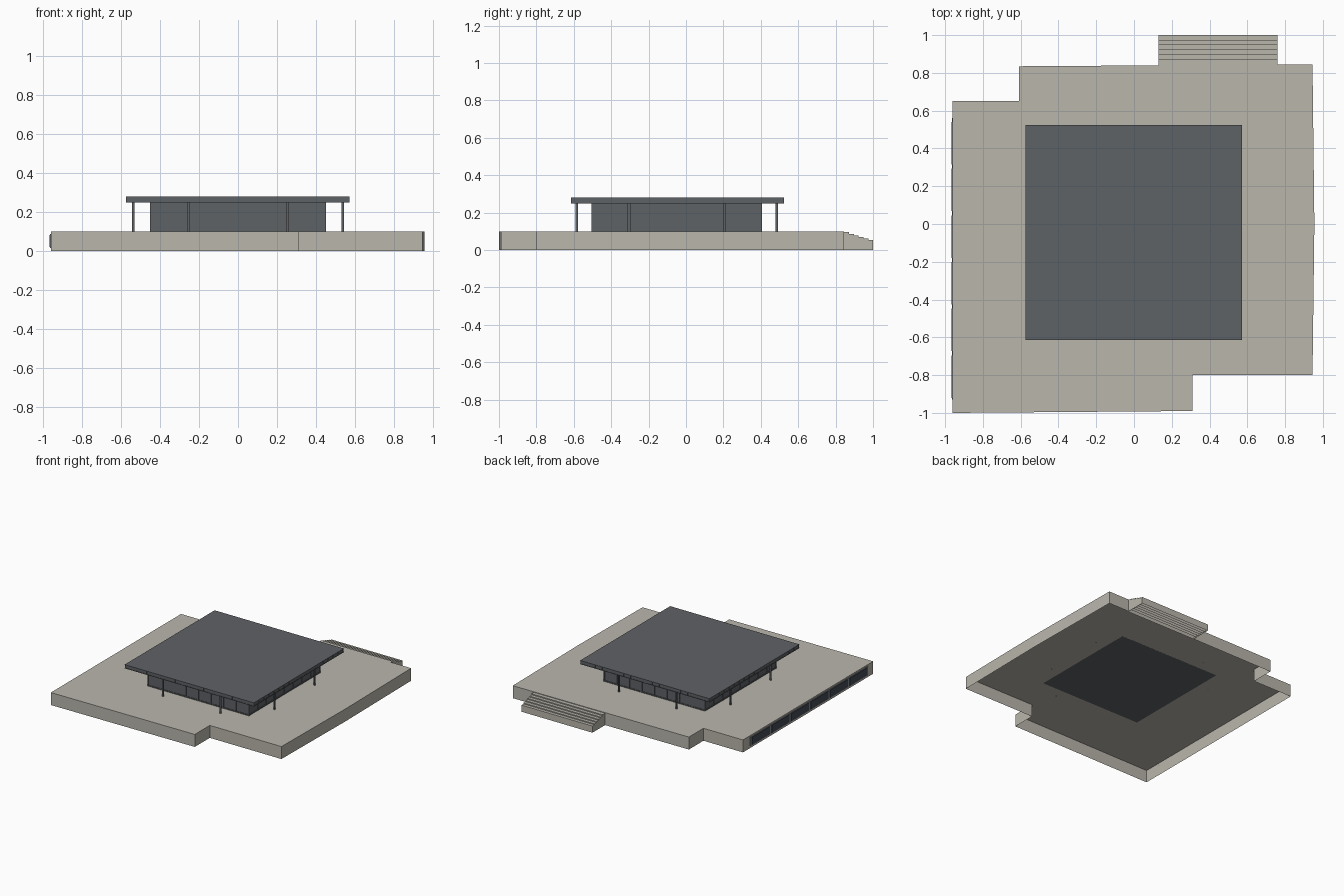
import bpy
import bmesh
from mathutils import Matrix, Vector

cube = bpy.data.objects.get("Cube")
if cube:
    bpy.data.objects.remove(cube, do_unlink=True)


def material(name, rgb):
    m = bpy.data.materials.new(name)
    m.use_nodes = True
    m.diffuse_color = (*rgb, 1)
    m.node_tree.nodes["Principled BSDF"].inputs["Base Color"].default_value = (*rgb, 1)
    return m


stone = material("pale stone", (0.49, 0.47, 0.415))
steel = material("dark steel", (0.114, 0.122, 0.133))
glass = material("blue grey glass", (0.055, 0.07, 0.095))
frame = material("grey frame", (0.23, 0.25, 0.28))


def finish(name, bm, mat):
    mesh = bpy.data.meshes.new(name)
    bm.to_mesh(mesh)
    bm.free()
    mesh.materials.append(mat)
    obj = bpy.data.objects.new(name, mesh)
    bpy.context.collection.objects.link(obj)
    return obj


def add_box(bm, x, y, z):
    """Box from (min, max) pairs."""
    lo, hi = Vector((x[0], y[0], z[0])), Vector((x[1], y[1], z[1]))
    size = hi - lo
    mat = Matrix.Translation((lo + hi) / 2) @ Matrix.Diagonal((*size, 1))
    bmesh.ops.create_cube(bm, size=1, matrix=mat)


def box(name, x, y, z, mat):
    bm = bmesh.new()
    add_box(bm, x, y, z)
    return finish(name, bm, mat)


def add_shell(bm, outline, height):
    """Walls and top over an outline, open underneath."""
    low = [bm.verts.new((x, y, 0)) for x, y in outline]
    high = [bm.verts.new((x, y, height)) for x, y in outline]
    bm.faces.new(high)
    for i in range(len(outline)):
        j = (i + 1) % len(outline)
        bm.faces.new((low[i], low[j], high[j], high[i]))


# Podium: a hollow terrace with stepped corners
DECK = 0.1
bm = bmesh.new()
add_shell(bm, [(-0.96, -1), (0.31, -0.99), (0.31, -0.8), (0.945, -0.8),
               (0.955, 0), (0.945, 0.845), (-0.61, 0.835), (-0.61, 0.65),
               (-0.96, 0.65)], DECK)
finish("podium", bm, stone)

# Rear stairs: nested open shells, each reaching the ground
bm = bmesh.new()
for i in range(6):
    y = 1 - 0.0255 * i
    add_shell(bm, [(0.13, 0.838), (0.76, 0.838), (0.76, y), (0.13, y)],
              0.053 + 0.0085 * i)
finish("rear_stairs", bm, stone)

# Basement windows on the right wall
box("window_frame", (-0.964, -0.96), (-0.93, 0.56), (0.016, 0.088), frame)
bm = bmesh.new()
for i in range(6):
    y = -0.92 + 0.247 * i
    add_box(bm, (-0.967, -0.963), (y, y + 0.225), (0.022, 0.082))
finish("window_panes", bm, glass)

# Hall walls
X, Y, EAVES = (-0.447, 0.445), (-0.5, 0.4), 0.25
box("hall_walls", X, Y, (DECK, EAVES), steel)

# Mullions and rails around the hall
bm = bmesh.new()
T, D = 0.004, 0.005
for i in range(9):
    x = X[0] + (X[1] - X[0]) * i / 8
    y = Y[0] + (Y[1] - Y[0]) * i / 8
    for s in Y:
        add_box(bm, (x - T, x + T), (s - D, s + D), (DECK, EAVES))
    for s in X:
        add_box(bm, (s - D, s + D), (y - T, y + T), (DECK, EAVES))
for z in (DECK + T, 0.2, EAVES - T):
    add_box(bm, (X[0] - T, X[1] + T), (Y[0] - T, Y[1] + T), (z - T, z + T))
finish("hall_mullions", bm, steel)

# Eight cross-shaped columns, two on each side
CY = -0.05
spots = [(sx * 0.255, CY + sy * 0.535) for sx in (-1, 1) for sy in (-1, 1)]
spots += [(sx * 0.537, CY + sy * 0.255) for sx in (-1, 1) for sy in (-1, 1)]
bm = bmesh.new()
for x, y in spots:
    for a, b in ((0.007, 0.0025), (0.0025, 0.007)):
        add_box(bm, (x - a, x + a), (y - b, y + b), (DECK, EAVES))
finish("columns", bm, steel)

# Roof: slab with flanged, ribbed edges
RX, RY, TOP = (-0.571, 0.567), (-0.611, 0.521), 0.28
box("roof_slab", RX, RY, (EAVES + 0.002, TOP - 0.002), steel)
bm = bmesh.new()
E = 0.004
for z in ((EAVES, EAVES + E), (TOP - E, TOP)):
    add_box(bm, (RX[0] - E, RX[1] + E), (RY[0] - E, RY[1] + E), z)
for i in range(19):
    x = RX[0] + (RX[1] - RX[0]) * i / 18
    y = RY[0] + (RY[1] - RY[0]) * i / 18
    r = 0.0015
    add_box(bm, (x - r, x + r), (RY[0] - E, RY[1] + E), (EAVES + E, TOP - E))
    add_box(bm, (RX[0] - E, RX[1] + E), (y - r, y + r), (EAVES + E, TOP - E))
finish("roof_edge", bm, steel)
